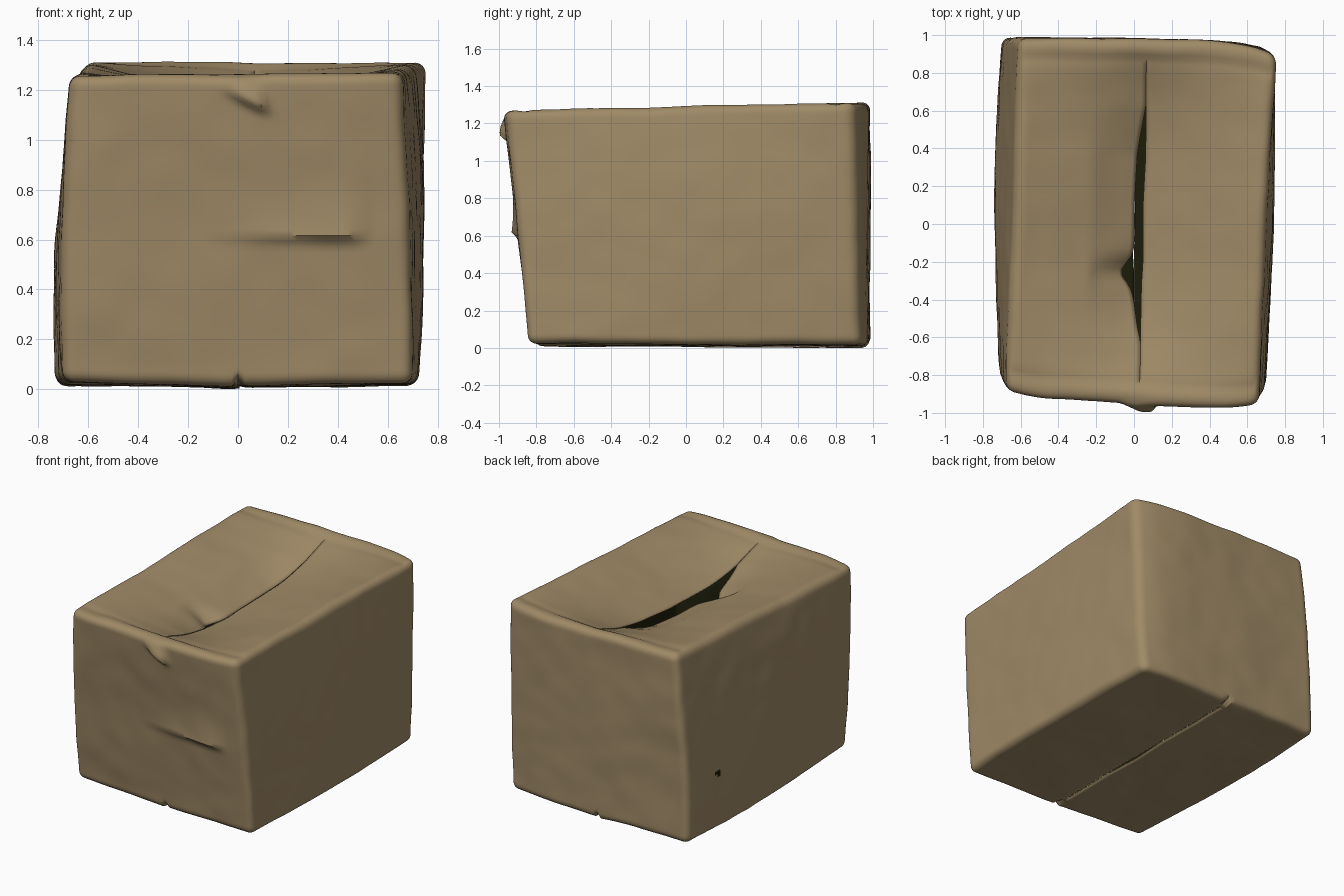
import bpy, bmesh, math
from mathutils import Vector, noise

if "Cube" in bpy.data.objects:
    bpy.data.objects.remove(bpy.data.objects["Cube"])


def material(name, color):
    mat = bpy.data.materials.new(name)
    mat.use_nodes = True
    mat.diffuse_color = (*color, 1)
    bsdf = mat.node_tree.nodes["Principled BSDF"]
    bsdf.inputs["Base Color"].default_value = (*color, 1)
    bsdf.inputs["Roughness"].default_value = 0.9
    return mat


HALF = Vector((0.71, 0.94, 0.63))
RADIUS = 0.045
# Skewed carton corners, keyed by the sign of x, y, z
CORNERS = {
    (-1, -1, -1): (-0.70, -0.78, 0.025), (1, -1, -1): (0.705, -0.84, 0.025),
    (-1, 1, -1): (-0.70, 0.99, 0.015), (1, 1, -1): (0.705, 0.93, 0.015),
    (-1, -1, 1): (-0.672, -0.885, 1.26), (1, -1, 1): (0.655, -0.955, 1.268),
    (-1, 1, 1): (-0.61, 0.985, 1.313), (1, 1, 1): (0.752, 0.89, 1.313),
}


def gauss(x, width):
    return math.exp(-(x / width) ** 2)


def clamp(x):
    return max(0.0, min(1.0, x))


def rounded(p):
    """Pack points towards the edges and round the edges off."""
    full = Vector([h * (0.6 * c + 0.4 * math.sin(c * math.pi / 2)) for c, h in zip(p, HALF)])
    core = Vector([max(RADIUS - h, min(h - RADIUS, c)) for c, h in zip(full, HALF)])
    q = core + (full - core).normalized() * RADIUS
    return Vector([c / h for c, h in zip(q, HALF)])


def skew(p):
    out = Vector()
    for signs, corner in CORNERS.items():
        weight = math.prod((1 + s * c) / 2 for s, c in zip(signs, p))
        out += weight * Vector(corner)
    return out


def front_lips(x, z):
    """Outward push of the two torn lips on the front."""
    along = clamp((x + 0.15) / 0.5) * clamp((0.54 - x) / 0.1)
    over = z - 0.615
    push = 0.035 * along * (math.exp(-over / 0.13) if over > 0 else gauss(over, 0.02))
    # Short slanted lip under the top edge
    over = z - 1.19 + 0.5 * (x + 0.02)
    along = clamp((x + 0.07) / 0.1) * clamp((0.13 - x) / 0.04)
    return push + 0.045 * along * (gauss(over, 0.07) if over > 0 else gauss(over, 0.02))


def side_bulge(u, v, w):
    """Sideways swelling of the walls, strongest low and in the middle."""
    low_middle = (1 - v * v) * (1 - w) / 2
    belly = (1 - w * w) * (1 - 0.6 * v * v)
    if u < 0:
        return u * (0.03 * low_middle + 0.04 * belly)
    return u * (0.015 * low_middle + 0.025 * belly)


def end_bulge(u, v, w):
    """Swelling of the front, mostly high up, and of the back, mostly right."""
    if v < 0:
        return -0.035 * v * v * (1 - u ** 6) * (1 + w) / 2
    return v * v * (0.065 + 0.02 * w) * (1 - u ** 4) * (1 + u) / 2


def shape(p, side):
    u, v, w = p
    q = skew(p)
    # Soft dents and swollen walls
    q += 0.009 * noise.noise_vector(q * 2.2) + 0.004 * noise.noise_vector(q * 6)
    q.x += side_bulge(u, v, w)
    q.y += end_bulge(u, v, w)
    if v < -0.98:
        q.y -= front_lips(q.x, q.z)
    near = clamp(1 - abs(u) / 0.4)
    if w > 0.99:
        # Top flaps sag to the middle seam, the left one torn away
        inner = clamp((0.92 - abs(u)) / 0.92)
        end = clamp(1 - abs(v / 0.93) ** 3)
        q.z -= 0.15 * inner * end + 0.007 * gauss(abs(v) - 0.89, 0.025)
        q.x += 0.035 * inner * (1 - v) / 2
        if side < 0:
            gap = 0.045 * clamp(1.5 - 1.5 * abs(q.y / 0.62) ** 2)
            notch = 0.065 * gauss(q.y + 0.25, 0.07)
            q.x -= (gap + notch) * near
            q.z -= (0.006 * end + 0.75 * gap + 0.4 * notch) * near
    elif w < -0.9:
        # Bottom flaps meet in a narrow groove with a short slit
        q.z -= 0.008 * (1 - abs(u))
        q.z += (0.005 + 0.02 * clamp((abs(v) - 0.9) / 0.05)) * gauss(u, 0.015)
        if side < 0:
            q.z -= 0.008 * near
            q.x -= 0.015 * near * clamp(1 - abs(q.y) / 0.25)
    return q


# Carton: a dense cube, split along the top and bottom seams, then shaped
bm = bmesh.new()
bmesh.ops.create_cube(bm, size=2)
bmesh.ops.subdivide_edges(bm, edges=bm.edges[:], cuts=63, use_grid_fill=True)
seams = [e for e in bm.edges
         if all(abs(v.co.x) < 1e-4 and abs(v.co.z) > 0.999 and abs(v.co.y) < 0.86
                for v in e.verts)]
bmesh.ops.split_edges(bm, edges=seams)

sides = {v: sum(f.calc_center_median().x for f in v.link_faces) for v in bm.verts}
for v in bm.verts:
    v.co = shape(rounded(v.co), sides[v])

# Rest on the ground
low = min(v.co.z for v in bm.verts)
bmesh.ops.translate(bm, verts=bm.verts[:], vec=(0, 0, -low))

# Small dark puncture in the side wall
for f in bm.faces:
    f.smooth = True
    c = f.calc_center_median()
    if c.x < -0.6 and math.hypot(c.y - 0.66, c.z - 0.4) < 0.028:
        f.material_index = 1

bmesh.ops.recalc_face_normals(bm, faces=bm.faces[:])
mesh = bpy.data.meshes.new("carton")
bm.to_mesh(mesh)
bm.free()
mesh.materials.append(material("brown cardboard", (0.35, 0.255, 0.135)))
mesh.materials.append(material("dark interior", (0.012, 0.012, 0.003)))
carton = bpy.data.objects.new("carton", mesh)
bpy.context.collection.objects.link(carton)

bpy.context.view_layer.objects.active = carton
carton.select_set(True)
bpy.ops.object.shade_smooth_by_angle(angle=math.radians(45))

# Cardboard thickness with a dark inside
shell = carton.modifiers.new("thickness", "SOLIDIFY")
shell.thickness = 0.008
shell.offset = -1
shell.material_offset = 1
